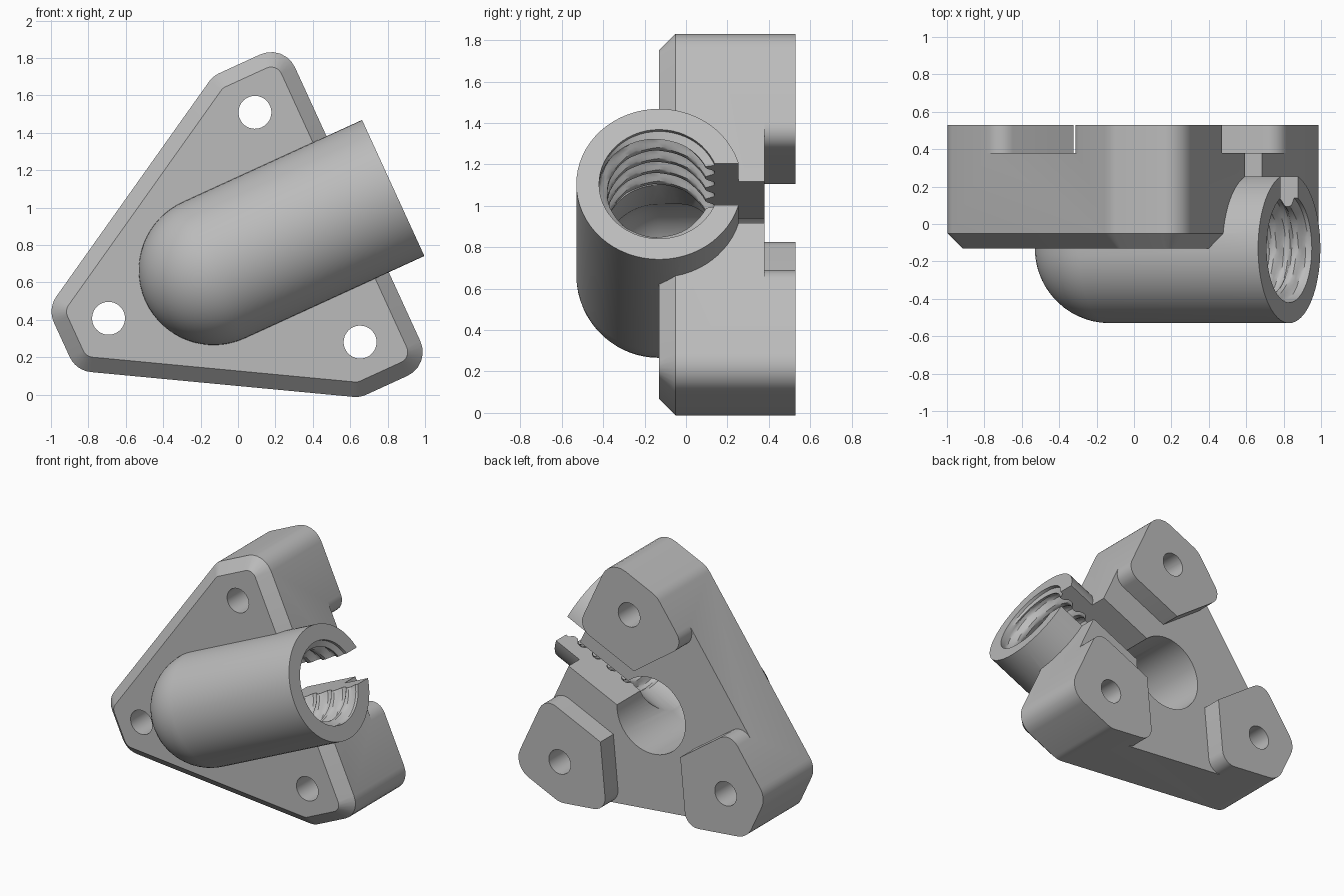
import bpy, bmesh, math
from math import cos, sin, pi, radians
from mathutils import Matrix, Vector

if "Cube" in bpy.data.objects:
    bpy.data.objects.remove(bpy.data.objects["Cube"], do_unlink=True)

# Layout: local x runs along the pipe, local z across it, y is depth
TILT = Matrix.Translation((0.017, 0, 0.733)) @ Matrix.Rotation(radians(-24.6), 4, 'Y')
AXIS_Y = -0.13
FRONT, BACK, FLOOR = -0.13, 0.53, 0.38
CHAMFER, ROUND = 0.08, 0.14

grey = bpy.data.materials.new("light_grey")
grey.use_nodes = True
grey.diffuse_color = (0.5, 0.5, 0.5, 1)
grey.node_tree.nodes["Principled BSDF"].inputs["Base Color"].default_value = (0.5, 0.5, 0.5, 1)


def loft(name, rings):
    """Skin closed rings of equal length and cap both ends."""
    bm = bmesh.new()
    loops = [[bm.verts.new(p) for p in ring] for ring in rings]
    n = len(loops[0])
    for a, b in zip(loops, loops[1:]):
        for i in range(n):
            j = (i + 1) % n
            bm.faces.new((a[i], a[j], b[j], b[i]))
    bm.faces.new(loops[0])
    bm.faces.new(loops[-1])
    bmesh.ops.recalc_face_normals(bm, faces=bm.faces)
    mesh = bpy.data.meshes.new(name)
    bm.to_mesh(mesh)
    bm.free()
    mesh.materials.append(grey)
    obj = bpy.data.objects.new(name, mesh)
    bpy.context.collection.objects.link(obj)
    obj.matrix_world = TILT
    return obj


def prism(name, outline, y0, y1):
    return loft(name, [[(x, y, z) for x, z in outline] for y in (y0, y1)])


def revolve(name, stations, along_y=False, segments=64):
    """Stations are (distance, radius or function of angle)."""
    rings = []
    for d, r in stations:
        ring = []
        for i in range(segments):
            a = 2 * pi * i / segments
            rad = r(a) if callable(r) else r
            p, q = rad * cos(a), rad * sin(a)
            ring.append((p, d, q) if along_y else (d, AXIS_Y + p, q))
        rings.append(ring)
    return loft(name, rings)


def dome(centre, radius, steps=16):
    angles = [pi / 2 * (i + 0.15) / (steps + 0.15) for i in range(steps + 1)]
    return [(centre - radius * cos(a), radius * sin(a)) for a in angles]


def combine(target, other, operation):
    mod = target.modifiers.new(operation, 'BOOLEAN')
    mod.object, mod.operation, mod.solver = other, operation, 'EXACT'
    other.hide_render = True
    bpy.context.view_layer.objects.active = target
    bpy.ops.object.modifier_apply(modifier=mod.name)
    bpy.data.objects.remove(other, do_unlink=True)


def plate_outline(radius, steps=6):
    """Triangle with cut corners, given by edge directions and distances."""
    edges = [(0, .685), (90, .945), (120, .685), (180, 1.055), (240, .685), (270, .945)]
    pts = []
    for i, (a, da) in enumerate(edges):
        b, db = edges[(i + 1) % len(edges)]
        a, b = radians(a), radians(b if b > a else b + 360)
        if b - a > pi:
            b -= 2 * pi
        da, db = da - ROUND, db - ROUND
        s = sin(b - a)
        cx = (da * sin(b) - db * sin(a)) / s
        cz = (db * cos(a) - da * cos(b)) / s
        for k in range(steps + 1):
            t = a + (b - a) * k / steps
            pts.append((cx + radius * cos(t), cz + radius * sin(t)))
    return pts


def channel_outline(half=0.325, r=0.1, steps=6):
    """Three-armed recess that leaves a foot under each corner."""
    edge = 0.685
    arc = [(edge - r + r * sin(pi / 2 * k / steps),
            half + r - r * cos(pi / 2 * k / steps)) for k in range(steps + 1)]
    arm = [(half / math.sqrt(3), -half)]
    arm += [(x, -z) for x, z in arc] + [(0.9, -half - r), (0.9, half + r)] + arc[::-1]
    pts = []
    for turn in (0, 120, 240):
        c, s = cos(radians(turn)), sin(radians(turn))
        pts += [(x * c - z * s, x * s + z * c) for x, z in arm]
    return pts


# Mounting plate with chamfered front edge
full, inner = plate_outline(ROUND), plate_outline(ROUND - CHAMFER)
bracket = loft("pipe_elbow_bracket", [
    [(x, FRONT, z) for x, z in inner],
    [(x, FRONT + CHAMFER, z) for x, z in full],
    [(x, BACK, z) for x, z in full]])

# Recess between the three feet
combine(bracket, prism("foot_recess", channel_outline(), FLOOR, BACK + 0.1), 'DIFFERENCE')

# Round-ended pipe body
combine(bracket, revolve("pipe_body", dome(-0.162, 0.4) + [(0.894, 0.4)]), 'UNION')

# Rear bore with rounded bottom
combine(bracket, revolve("rear_bore", dome(AXIS_Y, 0.277) + [(BACK + 0.1, 0.277)], True), 'DIFFERENCE')

# Threaded bore through the pipe mouth
PITCH = 0.13


def thread(d):
    def radius(a):
        wave = 1.4 * cos(2 * pi * d / PITCH - a)
        return 0.27 + 0.02 * max(-1, min(1, wave))
    return radius


stations = [(0.003, 0.262), (0.31, 0.262)]
stations += [(0.325 + PITCH / 10 * i, thread(0.325 + PITCH / 10 * i)) for i in range(42)]
stations += [(0.872, 0.29), (0.95, 0.29)]
combine(bracket, revolve("threaded_bore", stations, segments=56), 'DIFFERENCE')

# Slot along the back of the pipe
slot = [(0.05, -0.11), (1.0, -0.11), (1.0, 0.11), (0.05, 0.11)]
combine(bracket, prism("back_slot", slot, AXIS_Y + 0.03, BACK + 0.1), 'DIFFERENCE')

# Screw holes, one per foot
for turn in (60, 180, 300):
    cx, cz = 0.78 * cos(radians(turn)), 0.78 * sin(radians(turn))
    ring = [(cx + 0.088 * cos(2 * pi * i / 40), cz + 0.088 * sin(2 * pi * i / 40)) for i in range(40)]
    combine(bracket, prism("screw_hole", ring, FRONT - 0.1, BACK + 0.1), 'DIFFERENCE')

# Smooth shading with crisp edges
bpy.ops.object.select_all(action='DESELECT')
bracket.select_set(True)
bpy.context.view_layer.objects.active = bracket
bpy.ops.object.shade_smooth_by_angle(angle=radians(30))
